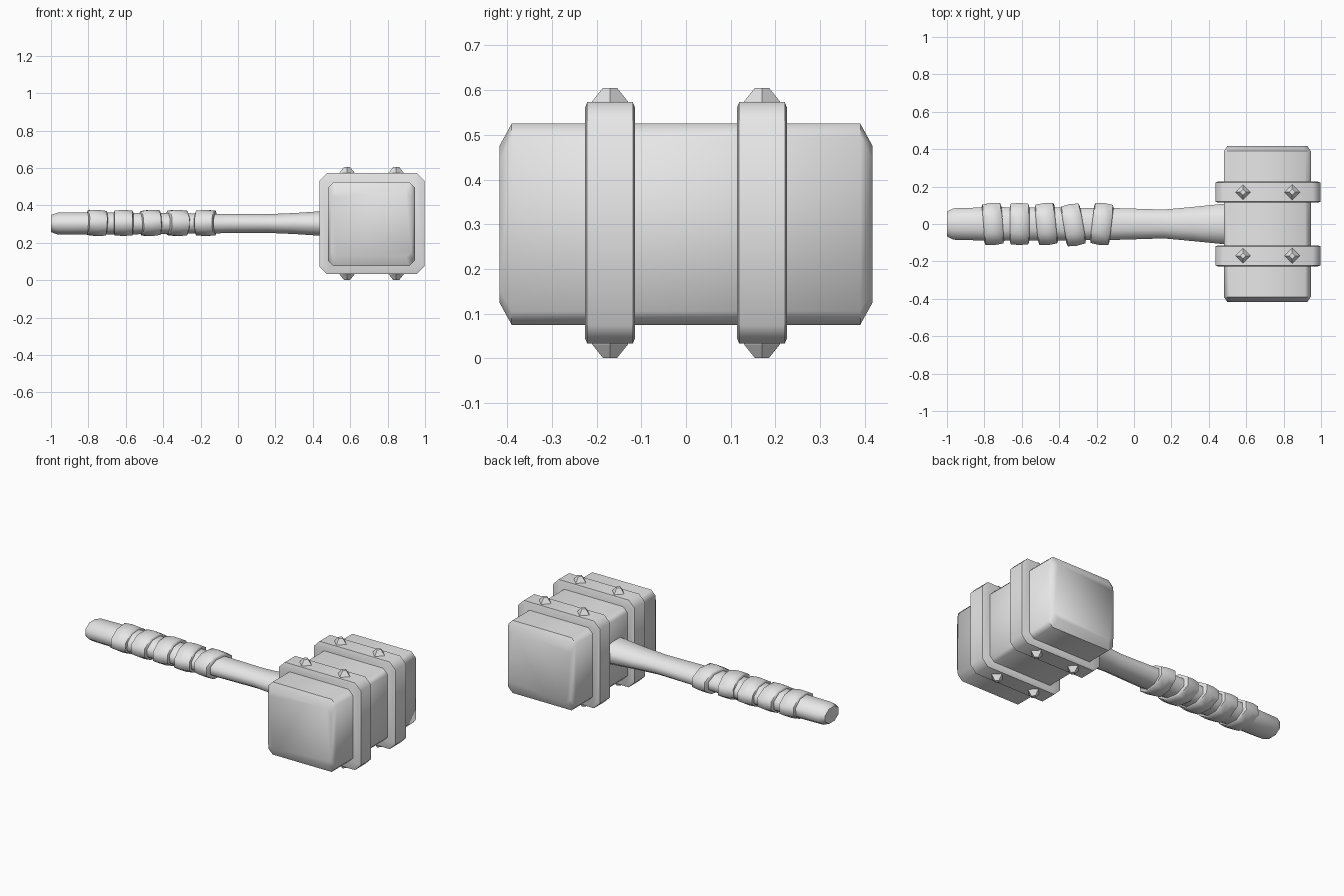
import bpy, bmesh, math
from mathutils import Matrix, Vector

if "Cube" in bpy.data.objects:
    bpy.data.objects.remove(bpy.data.objects["Cube"], do_unlink=True)

grey = bpy.data.materials.new("plain_grey")
grey.use_nodes = True
grey.diffuse_color = (0.8, 0.8, 0.8, 1)
grey.node_tree.nodes["Principled BSDF"].inputs["Base Color"].default_value = (0.8, 0.8, 0.8, 1)

MID_Z = 0.303


def loft(name, rings, matrix, smooth=60):
    """Skin a list of equal-length point rings and cap both ends."""
    bm = bmesh.new()
    loops = [[bm.verts.new(matrix @ Vector(p)) for p in ring] for ring in rings]
    for a, b in zip(loops, loops[1:]):
        for i in range(len(a)):
            j = (i + 1) % len(a)
            bm.faces.new((a[i], a[j], b[j], b[i]))
    bm.faces.new(loops[0])
    bm.faces.new(loops[-1])
    bmesh.ops.recalc_face_normals(bm, faces=bm.faces)
    mesh = bpy.data.meshes.new(name)
    bm.to_mesh(mesh)
    bm.free()
    mesh.materials.append(grey)
    obj = bpy.data.objects.new(name, mesh)
    bpy.context.collection.objects.link(obj)
    if smooth:
        bpy.ops.object.select_all(action="DESELECT")
        obj.select_set(True)
        bpy.context.view_layer.objects.active = obj
        bpy.ops.object.shade_smooth_by_angle(angle=math.radians(smooth))
    return obj


def block_ring(y, hx, hz, cut):
    """Rectangle with cut corners, in the plane of constant y."""
    pts = []
    for sx, sz in ((1, 1), (-1, 1), (-1, -1), (1, -1)):
        pair = [(sx * hx, y, sz * (hz - cut)), (sx * (hx - cut), y, sz * hz)]
        pts += pair if sx * sz > 0 else pair[::-1]
    return pts


def grip_ring(x, ry, rz):
    """Eight-sided oval with flats on its sides, in the plane of constant x."""
    k = 1 / math.cos(math.pi / 8)
    return [(x, ry * k * math.cos(a), rz * k * math.sin(a))
            for a in ((i + 0.5) * math.pi / 4 for i in range(8))]


# Hammer head with chamfered striking faces
head_at = Matrix.Translation((0.713, 0, 0.3))
loft("hammer_head", [block_ring(y, hx, hz, 0.03) for y, hx, hz in (
    (-0.417, 0.214, 0.176), (-0.39, 0.232, 0.225),
    (0.39, 0.232, 0.225), (0.417, 0.214, 0.176))], head_at)

# Two bands round the head, each with studs above and below
for side, label in ((-1, "front"), (1, "back")):
    y = side * 0.17
    band_at = Matrix.Translation((0.716, y, MID_Z))
    loft(label + "_band", [block_ring(w, h, h - 0.01, 0.04) for w, h in (
        (-0.056, 0.268), (-0.051, 0.28), (0.051, 0.28), (0.056, 0.268))], band_at)
    for x, place in ((0.583, "inner"), (0.846, "outer")):
        for up, level in ((1, "upper"), (-1, "lower")):
            rings = [[(r, 0, h), (0, r, h), (-r, 0, h), (0, -r, h)]
                     for r, h in ((0.042, 0.265), (0.04, 0.272), (0.016, 0.302))]
            stud_at = Matrix.Translation((x, y, MID_Z)) @ Matrix.Diagonal((1, 1, up, 1))
            loft(f"{label}_{place}_{level}_stud", rings, stud_at, 0)

# Handle, flaring towards the head
loft("handle", [grip_ring(*p) for p in (
    (-1.0, 0.066, 0.046), (-0.965, 0.084, 0.058), (-0.75, 0.09, 0.06),
    (-0.1, 0.085, 0.052), (0.16, 0.077, 0.05), (0.3, 0.09, 0.056),
    (0.5, 0.11, 0.069))], Matrix.Translation((0, 0, MID_Z)))

# Slightly crooked grip wraps
wraps = ((-0.755, 0.08, 0.04), (-0.612, 0, 0), (-0.468, 0.1, -0.04),
         (-0.325, 0.17, 0.02), (-0.172, -0.12, 0))
for n, (x, turn, tip) in enumerate(wraps, 1):
    place = (Matrix.Translation((x, 0 if n != 4 else -0.005, MID_Z + 0.003))
             @ Matrix.Rotation(turn, 4, "Z") @ Matrix.Rotation(tip, 4, "Y"))
    loft(f"grip_wrap_{n}", [grip_ring(*p) for p in (
        (-0.052, 0.092, 0.056), (-0.047, 0.108, 0.066), (0, 0.113, 0.07),
        (0.047, 0.108, 0.066), (0.052, 0.092, 0.056))], place)
